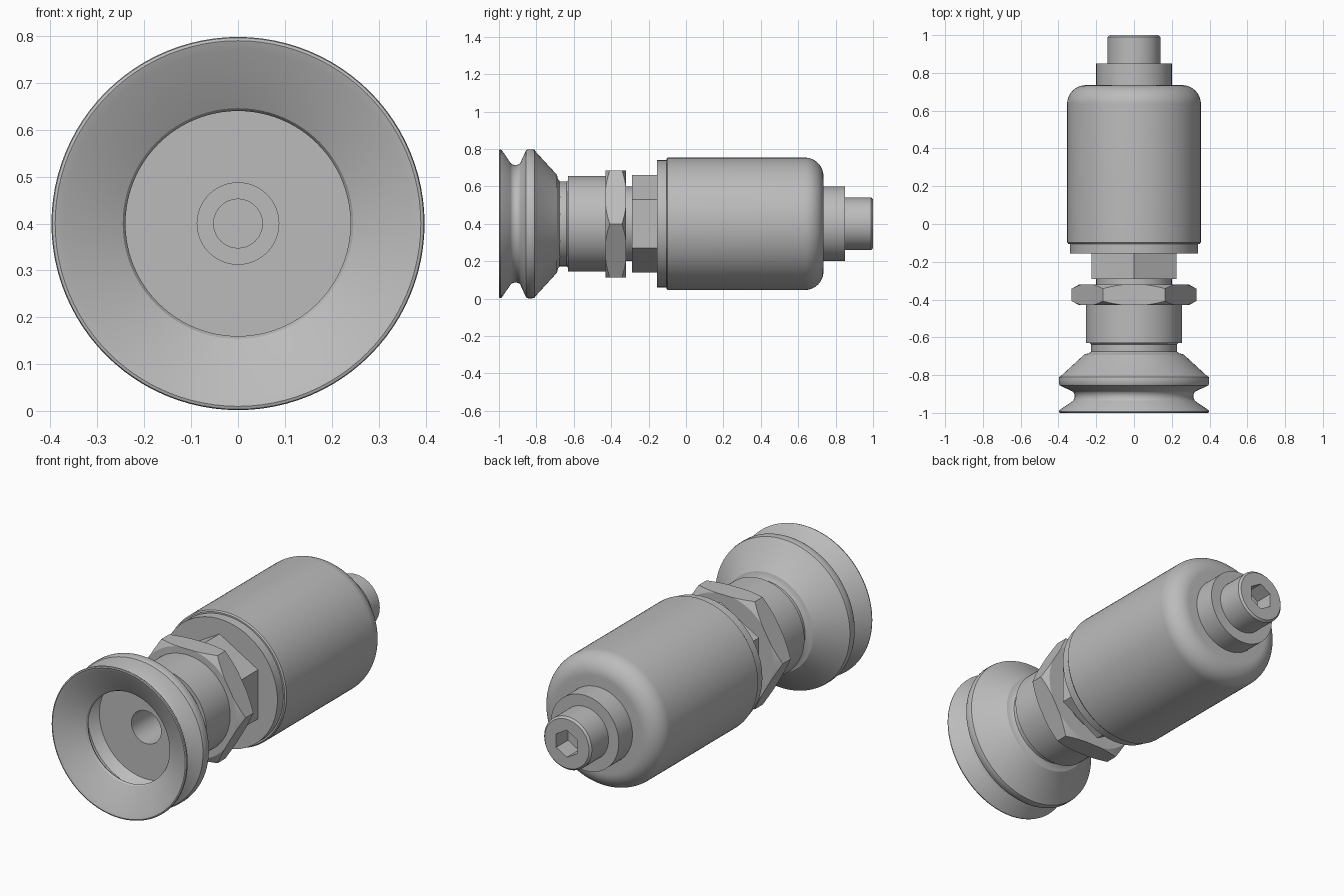
import bpy
import bmesh
import math
from mathutils import Matrix, Vector

AXIS_Z = 0.4      # height of the long axis, which runs along y
SEGMENTS = 96

if "Cube" in bpy.data.objects:
    bpy.data.objects.remove(bpy.data.objects["Cube"], do_unlink=True)

grey = bpy.data.materials.new("plain_grey")
grey.use_nodes = True
grey.diffuse_color = (0.5, 0.5, 0.5, 1)
grey.node_tree.nodes["Principled BSDF"].inputs["Base Color"].default_value = (0.5, 0.5, 0.5, 1)


def make_object(name, bm):
    bmesh.ops.recalc_face_normals(bm, faces=bm.faces)
    mesh = bpy.data.meshes.new(name)
    bm.to_mesh(mesh)
    bm.free()
    mesh.materials.append(grey)
    obj = bpy.data.objects.new(name, mesh)
    obj.location.z = AXIS_Z
    bpy.context.collection.objects.link(obj)
    return obj


def activate(obj):
    bpy.ops.object.select_all(action="DESELECT")
    obj.select_set(True)
    bpy.context.view_layer.objects.active = obj


def smooth(obj):
    activate(obj)
    bpy.ops.object.shade_smooth_by_angle(angle=math.radians(28))


def lathe(name, profile):
    """Turn a profile of (y, radius) points around the long axis."""
    bm = bmesh.new()
    verts = [bm.verts.new((r, y, 0)) for y, r in profile]
    edges = [bm.edges.new(pair) for pair in zip(verts, verts[1:])]
    bmesh.ops.spin(bm, geom=verts + edges, cent=(0, 0, 0), axis=(0, 1, 0),
                   angle=math.tau, steps=SEGMENTS, use_merge=True)
    bmesh.ops.remove_doubles(bm, verts=bm.verts, dist=0.0001)
    return make_object(name, bm)


def hex_prism(name, y0, y1, radius, turn):
    """Six-sided bar along y; turn 0 puts corners at the sides."""
    bm = bmesh.new()
    ring = [bm.verts.new((radius * math.cos(turn + i * math.pi / 3), y0,
                          radius * math.sin(turn + i * math.pi / 3))) for i in range(6)]
    face = bm.faces.new(ring)
    moved = bmesh.ops.extrude_face_region(bm, geom=[face])["geom"]
    bmesh.ops.translate(bm, vec=(0, y1 - y0, 0),
                        verts=[g for g in moved if isinstance(g, bmesh.types.BMVert)])
    return make_object(name, bm)


def boolean(obj, cutter, operation):
    activate(obj)
    mod = obj.modifiers.new("cut", "BOOLEAN")
    mod.object = cutter
    mod.operation = operation
    mod.solver = "EXACT"
    bpy.ops.object.modifier_apply(modifier=mod.name)
    bpy.data.objects.remove(cutter, do_unlink=True)


def arc(cy, cr, radius, start, end, steps=10):
    """Points of a fillet in (y, radius) space, angles in degrees from +y."""
    angles = [math.radians(start + (end - start) * i / steps) for i in range(steps + 1)]
    return [(cy + radius * math.cos(a), cr + radius * math.sin(a)) for a in angles]


# Suction bellows: outer folds, flared mouth, undercut chamber and bore
bellows = [(-0.63, 0.235), (-0.638, 0.227), (-0.675, 0.227), (-0.685, 0.24), (-0.69, 0.262),
           (-0.803, 0.385), (-0.81, 0.396), (-0.82, 0.398), (-0.845, 0.398), (-0.855, 0.393)]
bellows += arc(-0.912, 0.35, 0.036, -45, -135)
bellows += [(-0.985, 0.394), (-0.992, 0.398), (-0.998, 0.396), (-1.0, 0.39), (-0.993, 0.37),
            (-0.925, 0.246), (-0.915, 0.24), (-0.905, 0.246), (-0.84, 0.31), (-0.82, 0.31),
            (-0.77, 0.275), (-0.77, 0.087), (-0.63, 0.087), (-0.63, 0.235)]
smooth(lathe("suction_bellows", bellows))

# Fitting behind the bellows, with a stepped blind bore
smooth(lathe("fitting", [(-0.63, 0.087), (-0.63, 0.255), (-0.42, 0.255), (-0.42, 0.2),
                         (-0.28, 0.2), (-0.28, 0), (-0.45, 0), (-0.45, 0.052),
                         (-0.55, 0.052), (-0.55, 0.087), (-0.63, 0.087)]))

# Lock nut with chamfered corners
nut = hex_prism("lock_nut", -0.43, -0.32, 0.33, 0)
boolean(nut, lathe("nut_chamfer", [(-0.43, 0), (-0.43, 0.29), (-0.405, 0.335),
                                   (-0.345, 0.335), (-0.32, 0.29), (-0.32, 0)]), "INTERSECT")
smooth(nut)

# Hexagonal shank in front of the housing
hex_prism("hex_shank", -0.29, -0.15, 0.261, math.pi / 6)

# Collar and rounded housing
smooth(lathe("collar", [(-0.155, 0), (-0.155, 0.34), (-0.09, 0.34), (-0.09, 0)]))
smooth(lathe("housing", [(-0.105, 0), (-0.105, 0.348), (-0.098, 0.354)]
             + arc(0.635, 0.254, 0.1, 90, 0, 14) + [(0.735, 0)]))

# Rear step and end plug with a hexagonal socket
smooth(lathe("rear_step", [(0.72, 0), (0.72, 0.2), (0.85, 0.2), (0.85, 0)]))
plug = lathe("end_plug", [(0.84, 0), (0.84, 0.14), (0.99, 0.14), (1.0, 0.13), (1.0, 0)])
boolean(plug, hex_prism("socket_cutter", 0.9, 1.05, 0.072, math.pi / 6), "DIFFERENCE")
smooth(plug)
